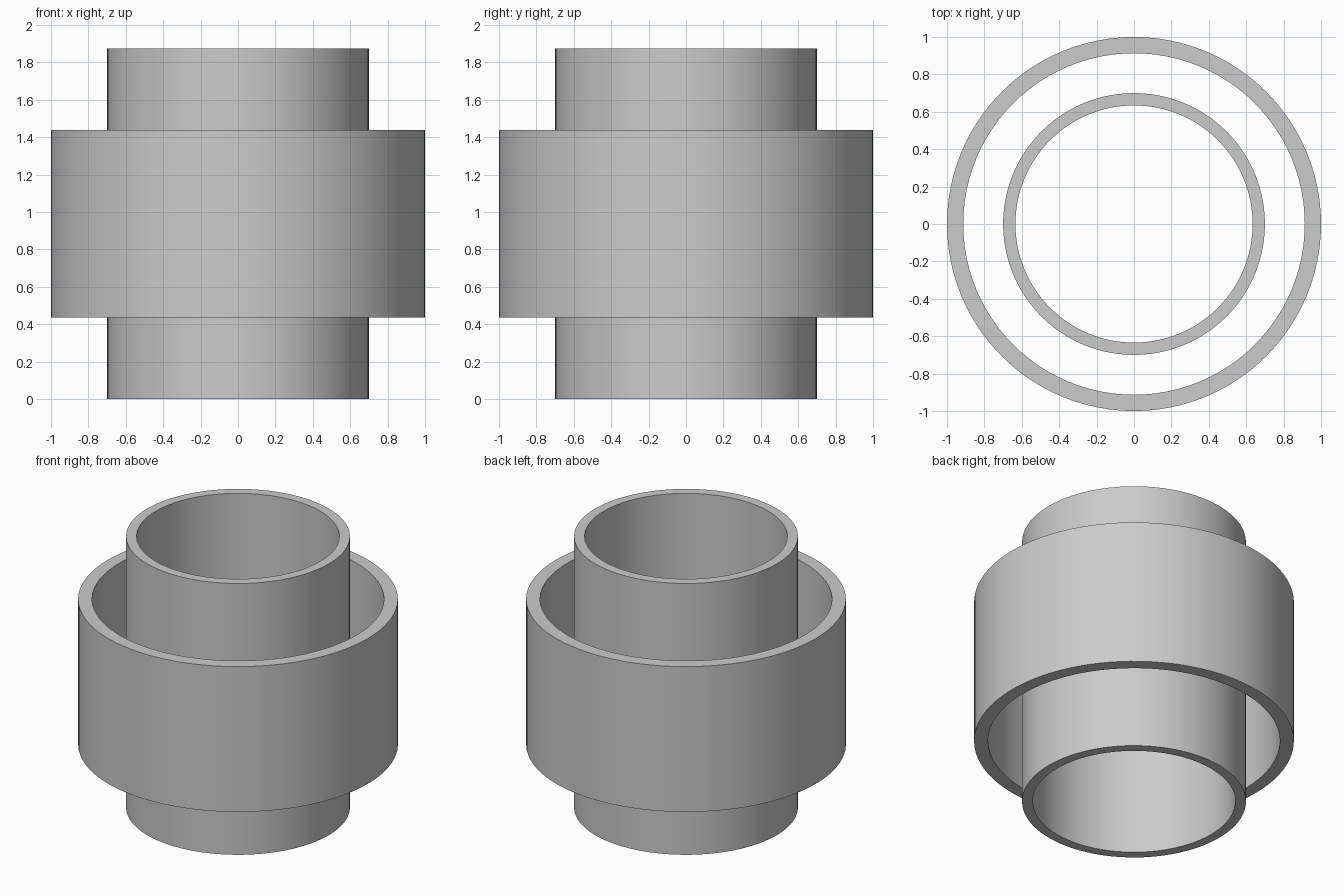
import bpy, bmesh
from math import cos, sin, tau, radians

if "Cube" in bpy.data.objects:
    bpy.data.objects.remove(bpy.data.objects["Cube"])

SIDES = 96


def tube(name, outer, inner, bottom, top):
    """Open pipe with a square wall section, revolved around z."""
    bm = bmesh.new()
    section = [(outer, bottom), (outer, top), (inner, top), (inner, bottom)]
    rings = []
    for i in range(SIDES):
        a = tau * i / SIDES
        rings.append([bm.verts.new((r * cos(a), r * sin(a), z)) for r, z in section])
    for i in range(SIDES):
        here, after = rings[i], rings[(i + 1) % SIDES]
        for k in range(4):
            n = (k + 1) % 4
            bm.faces.new((here[k], after[k], after[n], here[n]))
    bmesh.ops.recalc_face_normals(bm, faces=bm.faces)
    mesh = bpy.data.meshes.new(name)
    bm.to_mesh(mesh)
    bm.free()
    obj = bpy.data.objects.new(name, mesh)
    bpy.context.collection.objects.link(obj)
    # Smooth walls, sharp rims
    bpy.ops.object.select_all(action='DESELECT')
    obj.select_set(True)
    bpy.context.view_layer.objects.active = obj
    bpy.ops.object.shade_smooth_by_angle(angle=radians(30))
    return obj


# Tall inner sleeve, standing on the ground
tube("inner_sleeve", 0.70, 0.634, 0.0, 1.873)

# Short wide ring around the middle of the sleeve
tube("outer_ring", 1.0, 0.913, 0.436, 1.439)
